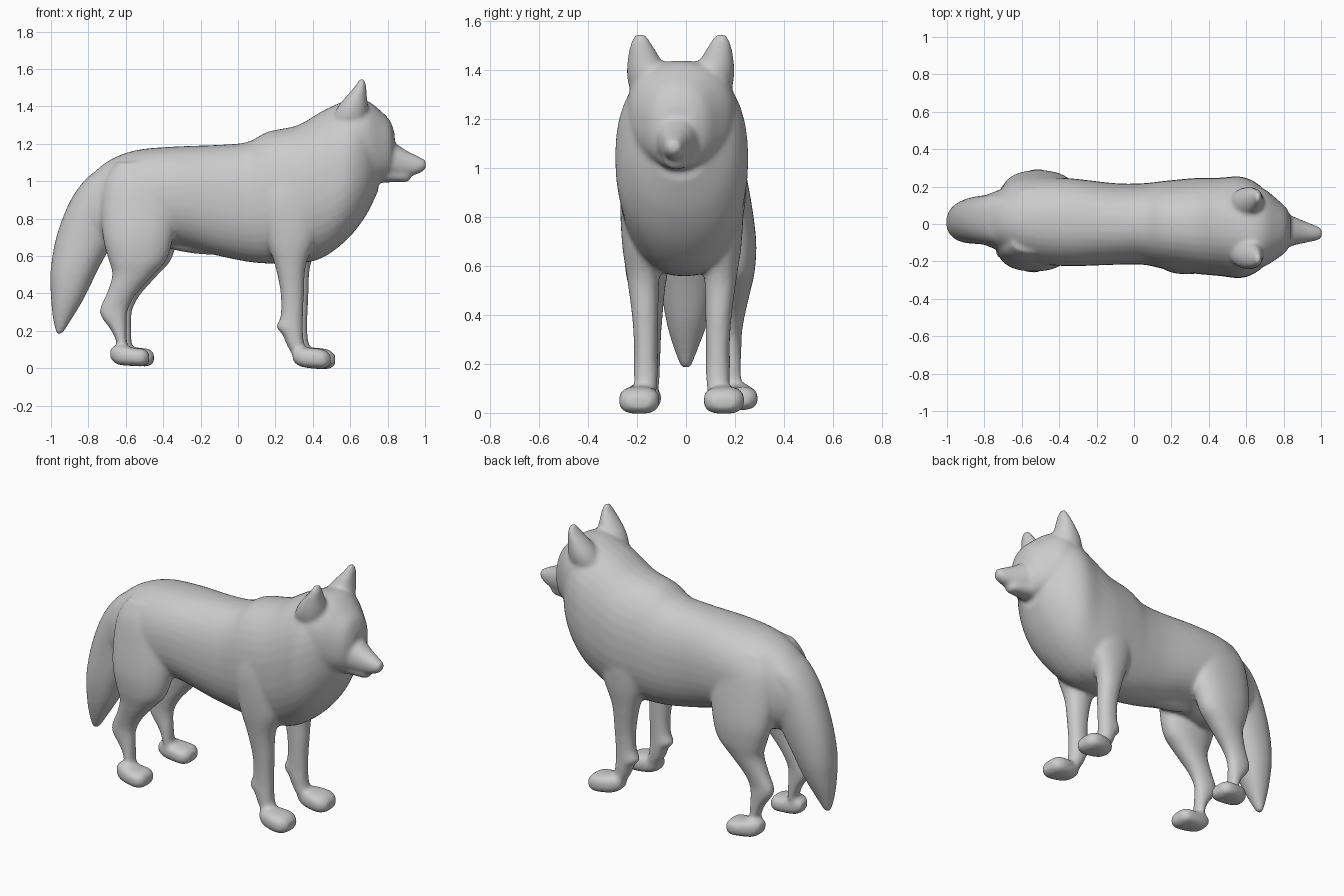
import bpy, bmesh, math

SIDES = 36
STEPS = 5
bm = bmesh.new()


def spline(rows):
    """Catmull-Rom interpolation of section rows."""
    out = []
    for i in range(len(rows) - 1):
        a, b = rows[max(i - 1, 0)], rows[i]
        c, d = rows[i + 1], rows[min(i + 2, len(rows) - 1)]
        for k in range(STEPS):
            t = k / STEPS
            out.append([0.5 * (2 * q + (r - p) * t + (2 * p - 5 * q + 4 * r - s) * t * t
                               + (3 * q - p - 3 * r + s) * t ** 3)
                        for p, q, r, s in zip(a, b, c, d)])
    return out + [list(rows[-1])]


def loft(axis, rows, power=2.2, dx=0.0, dy=0.0, dz=0.0, side=1):
    """Closed shell; row = position on axis, low, high, half width, y centre."""
    rings = []
    for pos, lo, hi, hw, yc in spline(rows):
        ring = []
        for k in range(SIDES):
            a = 2 * math.pi * k / SIDES
            c, s = math.cos(a), math.sin(a)
            u = math.copysign(abs(c) ** (2 / power), c)
            v = math.copysign(abs(s) ** (2 / power), s)
            y = side * yc + hw * u + dy
            w = (lo + hi) / 2 + (hi - lo) / 2 * v
            x, z = (pos, w) if axis == 'X' else (w, pos)
            ring.append(bm.verts.new((x + dx, y, z + dz)))
        rings.append(ring)
    faces = [bm.faces.new(rings[0]), bm.faces.new(rings[-1])]
    for r0, r1 in zip(rings, rings[1:]):
        for k in range(SIDES):
            j = (k + 1) % SIDES
            faces.append(bm.faces.new((r0[k], r0[j], r1[j], r1[k])))
    bmesh.ops.recalc_face_normals(bm, faces=faces)


# Torso, chest and neck ruff
loft('X', [(-.85, .72, .93, .09, .02), (-.80, .68, 1.01, .13, .02), (-.70, .63, 1.105, .17, .02),
           (-.55, .62, 1.165, .228, .02), (-.35, .66, 1.185, .235, .01), (-.1, .60, 1.195, .218, 0),
           (.05, .57, 1.21, .218, 0), (.16, .56, 1.265, .235, -.005), (.32, .56, 1.30, .255, -.01),
           (.45, .59, 1.375, .262, -.015), (.58, .685, 1.43, .27, -.018), (.68, .81, 1.42, .22, -.02),
           (.75, .95, 1.32, .13, -.025)], 2.25)
# Belly ridge
loft('X', [(-.42, .66, .74, .03, .005), (-.33, .63, .76, .055, .005), (-.2, .61, .74, .06, 0),
           (-.08, .605, .70, .03, 0)])
# Skull
loft('X', [(.50, 1.12, 1.38, .17, -.02), (.60, 1.04, 1.435, .22, -.02), (.69, 1.0, 1.43, .21, -.02),
           (.77, 1.0, 1.37, .155, -.027), (.815, 1.03, 1.32, .115, -.03), (.838, 1.09, 1.25, .07, -.03)], 2.3)
# Muzzle and lower jaw
loft('X', [(.74, 1.03, 1.25, .13, -.03), (.82, 1.02, 1.215, .09, -.035), (.90, 1.025, 1.165, .062, -.042),
           (.95, 1.035, 1.14, .047, -.047), (.985, 1.05, 1.122, .036, -.05), (1.005, 1.07, 1.112, .024, -.05)])
loft('X', [(.72, .99, 1.10, .09, -.03), (.84, .995, 1.08, .06, -.037), (.90, .995, 1.06, .044, -.042),
           (.922, 1.01, 1.05, .028, -.044)])
# Tail
loft('Z', [(1.07, -.74, -.58, .11, .025), (1.0, -.825, -.56, .135, .025), (.88, -.905, -.60, .135, .022),
           (.70, -.972, -.66, .128, .02), (.52, -1.002, -.752, .114, .012), (.38, -1.0, -.82, .087, .005),
           (.27, -.99, -.885, .052, 0), (.185, -.972, -.938, .02, 0)])

for side in (-1, 1):
    shift = .012 * side
    # Ears
    loft('Z', [(1.26, .50, .68, .05, .13), (1.34, .51, .69, .075, .138), (1.40, .535, .695, .08, .14),
               (1.45, .575, .69, .066, .15), (1.51, .627, .685, .043, .162), (1.55, .65, .676, .018, .165)],
         2.0, dy=-.022, side=side)
    # Front legs and paws
    loft('Z', [(.03, .33, .41, .045, .155), (.12, .275, .37, .047, .148), (.18, .25, .36, .05, .147),
               (.22, .218, .36, .05, .147), (.28, .24, .36, .049, .147), (.40, .24, .365, .054, .15),
               (.55, .21, .375, .066, .158), (.70, .16, .43, .085, .16), (.90, .13, .46, .09, .16),
               (1.08, .20, .43, .07, .15)], dx=shift, dy=-.017, side=side)
    loft('X', [(.305, .04, .09, .035, .165), (.345, .01, .11, .062, .17), (.42, -.002, .108, .082, .173),
               (.475, -.002, .098, .078, .173), (.508, .018, .07, .048, .173)], 2.7,
         dx=shift, dy=-.018, side=side)
    # Hind legs and paws
    loft('Z', [(.06, -.65, -.56, .045, .178), (.13, -.637, -.58, .043, .168), (.20, -.665, -.582, .043, .165),
               (.28, -.722, -.582, .045, .165), (.33, -.722, -.57, .047, .165), (.40, -.69, -.53, .056, .168),
               (.50, -.66, -.44, .072, .175), (.58, -.68, -.37, .087, .177), (.70, -.71, -.335, .102, .168),
               (.86, -.72, -.31, .105, .145), (1.0, -.70, -.33, .09, .13), (1.1, -.64, -.40, .05, .12)],
         dx=shift, dy=.017, side=side)
    loft('X', [(-.67, .04, .09, .035, .18), (-.63, .006, .11, .06, .19), (-.54, -.002, .095, .079, .197),
               (-.49, -.002, .09, .074, .197), (-.462, .018, .066, .046, .197)], 2.7,
         dx=shift, dy=.017, dz=.014, side=side)

# Fuse all the shells into one smooth body
mesh = bpy.data.meshes.new("wolf_body")
bm.to_mesh(mesh)
bm.free()
body = bpy.data.objects.new("wolf_body", mesh)
bpy.context.collection.objects.link(body)
fuse = body.modifiers.new("fuse", 'REMESH')
fuse.mode = 'VOXEL'
fuse.voxel_size = .011
fuse.use_smooth_shade = True
blend = body.modifiers.new("blend", 'SMOOTH')
blend.factor = .5
blend.iterations = 10
